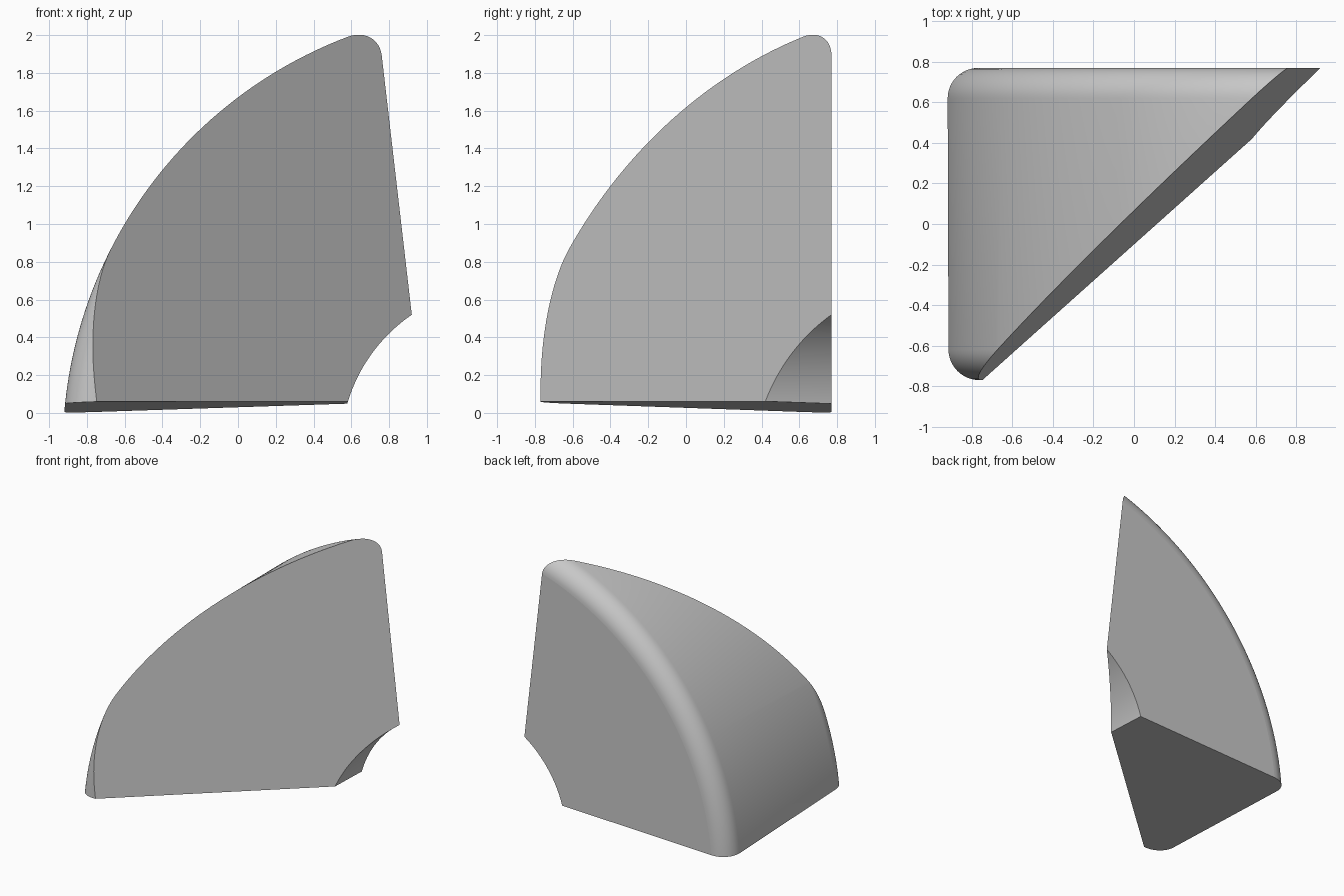
import bpy, bmesh, math
from mathutils import Vector

if "Cube" in bpy.data.objects:
    bpy.data.objects.remove(bpy.data.objects["Cube"], do_unlink=True)

# Ring dimensions: the axis runs along y
AXIS = Vector((1.407, 0, -0.193))
OUTER, INNER, HALF, FILLET = 2.335, 0.863, 0.77, 0.15
STEPS, ROUND = 96, 12

grey = bpy.data.materials.new("plain_grey")
grey.use_nodes = True
colour = (0.58, 0.58, 0.58, 1)
grey.diffuse_color = colour
grey.node_tree.nodes["Principled BSDF"].inputs["Base Color"].default_value = colour

# Ring section as (radius, y), with both outer rims rounded
profile = [(INNER, -HALF)]
for side in (-1, 1):
    for i in range(ROUND + 1):
        t = math.pi / 2 * i / ROUND
        a = -math.pi / 2 + t if side < 0 else t
        profile.append((OUTER - FILLET + FILLET * math.cos(a),
                        side * (HALF - FILLET) + FILLET * math.sin(a)))
profile.append((INNER, HALF))

# Sweep the section around the axis, from 80 to 190 degrees, with closed ends
bm = bmesh.new()
rings = []
for s in range(STEPS + 1):
    a = math.radians(80 + 110 * s / STEPS)
    rings.append([bm.verts.new(AXIS + Vector((r * math.cos(a), y, r * math.sin(a))))
                  for r, y in profile])
n = len(profile)
for p, q in zip(rings, rings[1:]):
    for i in range(n):
        j = (i + 1) % n
        bm.faces.new((p[i], p[j], q[j], q[i]))
bm.faces.new(rings[0])
bm.faces.new(rings[-1])


def slice_off(point, normal):
    """Remove the side the normal points to and close the cut with a crisp face."""
    geom = bm.verts[:] + bm.edges[:] + bm.faces[:]
    bmesh.ops.bisect_plane(bm, geom=geom, dist=1e-6, plane_co=point,
                           plane_no=normal, clear_outer=True)
    edges = [e for e in bm.edges if e.is_boundary]
    bmesh.ops.holes_fill(bm, edges=edges, sides=0)
    for e in edges:
        e.smooth = False


# Slightly tilted base, then the slanted front face
slice_off(Vector((0, 0, 0.057)), Vector((0.033, -0.0353, -1)).normalized())
slant = Vector((1.33, 1.19, 0)).cross(Vector((-0.16, 0, 1.38)))
slice_off(Vector((0.92, 0.77, 0.52)), slant.normalized())

# Merge the flat strips, keep large flat faces flat and the curved ones smooth
bmesh.ops.dissolve_limit(bm, angle_limit=0.001, verts=bm.verts[:], edges=bm.edges[:])
bmesh.ops.recalc_face_normals(bm, faces=bm.faces[:])
for f in bm.faces:
    f.smooth = len(f.verts) < 20
for e in bm.edges:
    if e.calc_face_angle(0) > math.radians(30):
        e.smooth = False

mesh = bpy.data.meshes.new("rounded_wedge")
bm.to_mesh(mesh)
bm.free()
mesh.materials.append(grey)
wedge = bpy.data.objects.new("rounded_wedge", mesh)
bpy.context.collection.objects.link(wedge)
